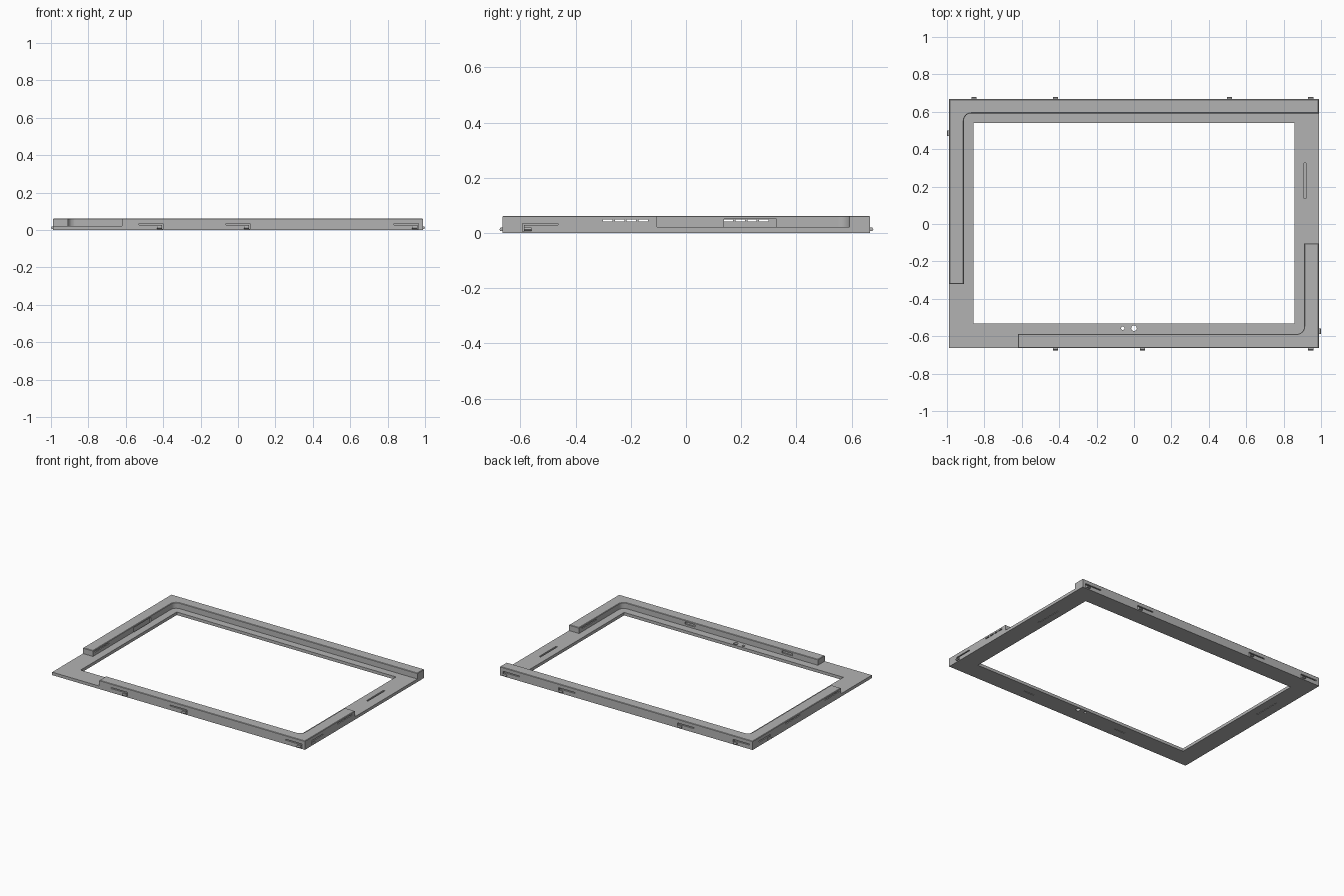
import bpy, bmesh, math
from mathutils import Vector, Matrix

old = bpy.data.objects.get("Cube")
if old:
    bpy.data.objects.remove(old, do_unlink=True)

# One plain grey plastic
grey = bpy.data.materials.new("grey_plastic")
grey.use_nodes = True
COLOUR = (0.45, 0.45, 0.45, 1)
grey.diffuse_color = COLOUR
grey.node_tree.nodes["Principled BSDF"].inputs["Base Color"].default_value = COLOUR

X, Y0, Y1 = 0.988, -0.664, 0.667      # outer edges
PLATE, TOP = 0.021, 0.062             # plate and wall heights
IN_X, IN_Y0, IN_Y1 = 0.91, -0.588, 0.592   # inner wall faces


def finish(bm, name):
    bmesh.ops.recalc_face_normals(bm, faces=bm.faces[:])
    me = bpy.data.meshes.new(name)
    bm.to_mesh(me)
    bm.free()
    me.materials.append(grey)
    ob = bpy.data.objects.new(name, me)
    bpy.context.collection.objects.link(ob)
    return ob


def add_box(bm, x0, x1, y0, y1, z0, z1):
    size = Vector((x1 - x0, y1 - y0, z1 - z0))
    mid = Vector((x0 + x1, y0 + y1, z0 + z1)) / 2
    bmesh.ops.create_cube(bm, size=1, matrix=Matrix.Translation(mid) @ Matrix.Diagonal(size.to_4d()))


def prism(name, outline, z0, z1, top_bevel=0.0):
    bm = bmesh.new()
    base = bm.faces.new([bm.verts.new((x, y, z0)) for x, y in outline])
    new = bmesh.ops.extrude_face_region(bm, geom=[base])["geom"]
    for v in new:
        if isinstance(v, bmesh.types.BMVert):
            v.co.z = z1
    if top_bevel:
        rim = [e for e in bm.edges if all(v.co.z > z1 - 1e-5 for v in e.verts)]
        bmesh.ops.bevel(bm, geom=rim, offset=top_bevel, segments=1, affect='EDGES')
    return finish(bm, name)


def arc(cx, cy, r, start, end, n=8):
    return [(cx + r * math.cos(math.radians(start + (end - start) * i / n)),
             cy + r * math.sin(math.radians(start + (end - start) * i / n))) for i in range(n + 1)]


# Base plate, and two L-shaped walls with a rounded inner corner
plate = prism("base_plate", [(-X, Y0), (X, Y0), (X, Y1), (-X, Y1)], 0, PLATE)
R = 0.04
back_wall = prism("back_left_wall",
                  [(X, Y1), (-X, Y1), (-X, -0.32), (-IN_X, -0.32)]
                  + arc(-IN_X + R, IN_Y1 - R, R, 180, 90) + [(X, IN_Y1)], PLATE, TOP, 0.003)
front_wall = prism("front_right_wall",
                   [(-0.62, Y0), (X, Y0), (X, -0.105), (IN_X, -0.105)]
                   + arc(IN_X - R, IN_Y0 + R, R, 0, -90) + [(-0.62, IN_Y0)], PLATE, TOP, 0.003)

# Cutter: screen opening, lens holes, vents, grooves and clip slits
cut = bmesh.new()
add_box(cut, -0.857, 0.857, -0.533, 0.54, -0.1, 0.1)
for x, r in ((-0.06, 0.009), (0, 0.015)):
    bmesh.ops.create_cone(cut, cap_ends=True, segments=24, radius1=r, radius2=r, depth=0.2,
                          matrix=Matrix.Translation((x, -0.557, 0)))
for side in (-1, 1):
    for start in (-0.3, 0.137):
        for i in range(4):
            y = start + i * 0.0425
            x0, x1 = sorted((side * 0.88, side * 1.05))
            add_box(cut, x0, x1, y, y + 0.034, 0.042, 0.049)
    # Long grooves beside the opening and beneath it
    x0, x1 = sorted((side * 0.908, side * 0.92))
    add_box(cut, x0, x1, 0.137, 0.327, 0.008, 0.05)
    add_box(cut, x0, x1, 0.137, 0.327, -0.01, 0.003)
    add_box(cut, side * 0.38 - 0.04, side * 0.38 + 0.04, -0.598, -0.586, 0.034, 0.05)
    add_box(cut, side * 0.38 - 0.04, side * 0.38 + 0.04, -0.598, -0.586, -0.01, 0.003)

# Spring clips: edge, position along it, direction of the slit
clips = [("front", x, -1) for x in (-0.42, 0.045, 0.945)]
clips += [("back", x, -1) for x in (-0.855, -0.42, 0.51, 0.945)]
clips += [("right", -0.573, 1), ("left", 0.485, 1)]
DEPTH = 0.03
for edge, p, d in clips:
    for a, b, z0, z1 in ((-0.02, 0.11, 0.028, 0.035), (-0.02, -0.014, 0.006, 0.035)):
        lo, hi = sorted((p + d * a, p + d * b))
        if edge == "front":
            add_box(cut, lo, hi, Y0 - 0.02, Y0 + DEPTH, z0, z1)
        elif edge == "back":
            add_box(cut, lo, hi, Y1 - DEPTH, Y1 + 0.02, z0, z1)
        elif edge == "right":
            add_box(cut, X - DEPTH, X + 0.02, lo, hi, z0, z1)
        else:
            add_box(cut, -X - 0.02, -X + DEPTH, lo, hi, z0, z1)

    # Wedge-shaped catch standing out from the edge
    bm = bmesh.new()
    profile = [(-0.003, 0.007), (0.008, 0.007), (0.012, 0.012), (0.008, 0.02), (-0.003, 0.02)]
    ends = [[bm.verts.new((s * 0.014, -out, z)) for out, z in profile] for s in (-1, 1)]
    for ring in ends:
        bm.faces.new(ring)
    for i in range(len(profile)):
        j = (i + 1) % len(profile)
        bm.faces.new((ends[0][i], ends[0][j], ends[1][j], ends[1][i]))
    place = {"front": ((p, Y0, 0), 0), "back": ((p, Y1, 0), 180),
             "right": ((X, p, 0), 90), "left": ((-X, p, 0), -90)}
    loc, turn = place[edge]
    bm.transform(Matrix.Translation(loc) @ Matrix.Rotation(math.radians(turn), 4, 'Z'))
    finish(bm, edge + "_clip")

cutter = finish(cut, "cutter")
cutter.hide_render = True

# Apply the cuts, then drop the cutter
for ob in (plate, back_wall, front_wall):
    mod = ob.modifiers.new("cuts", 'BOOLEAN')
    mod.operation = 'DIFFERENCE'
    mod.solver = 'EXACT'
    mod.use_self = True
    mod.object = cutter
    bpy.context.view_layer.update()
    deps = bpy.context.evaluated_depsgraph_get()
    mesh = bpy.data.meshes.new_from_object(ob.evaluated_get(deps))
    ob.modifiers.clear()
    ob.data = mesh
bpy.data.objects.remove(cutter, do_unlink=True)
